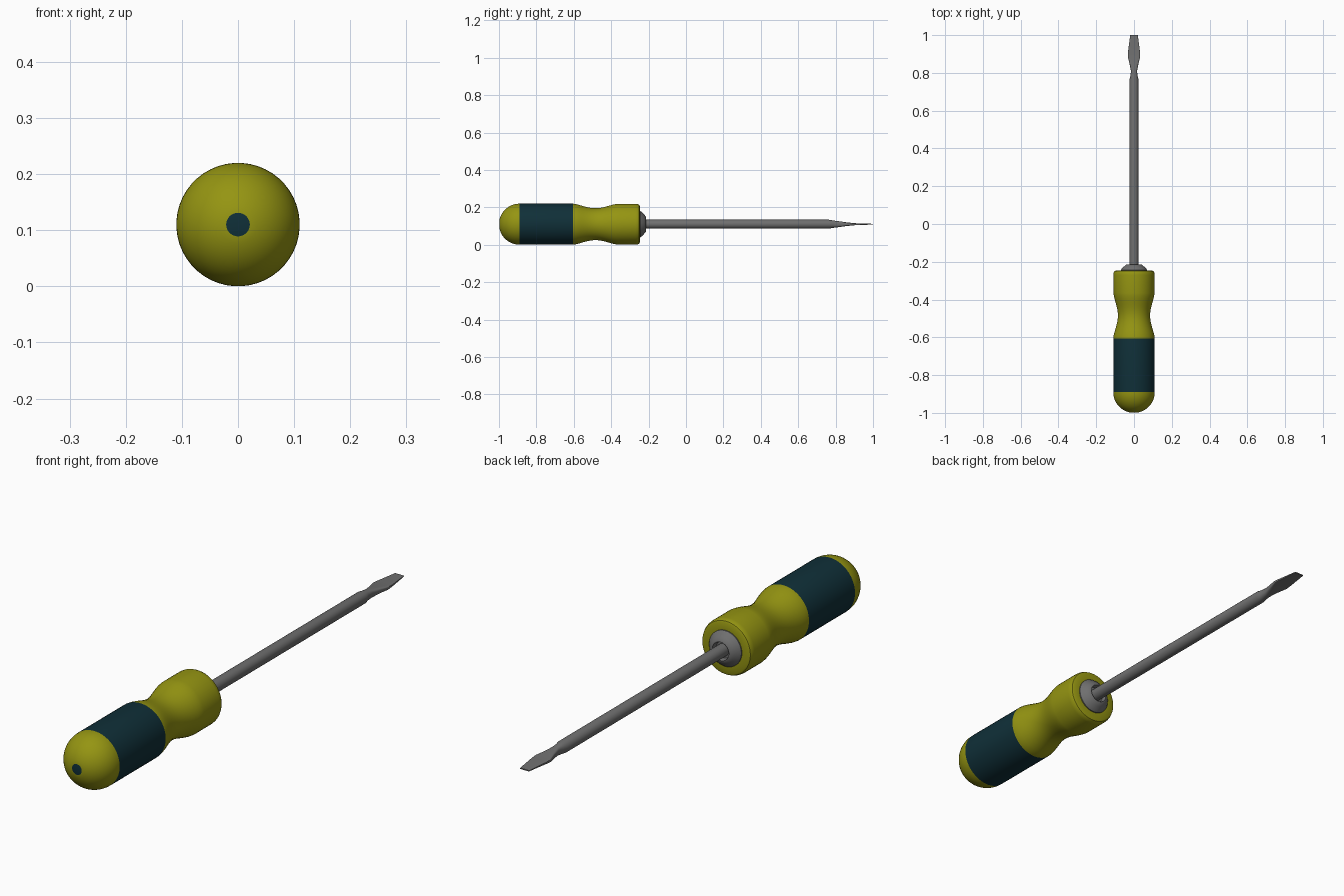
import bpy, bmesh, math

cube = bpy.data.objects.get("Cube")
if cube:
    bpy.data.objects.remove(cube)

AXIS_Z = 0.11


def material(name, rgb, rough=0.5):
    mat = bpy.data.materials.new(name)
    mat.use_nodes = True
    colour = (*rgb, 1)
    mat.diffuse_color = colour
    bsdf = mat.node_tree.nodes["Principled BSDF"]
    bsdf.inputs["Base Color"].default_value = colour
    bsdf.inputs["Roughness"].default_value = rough
    return mat


olive = material("olive yellow", (0.30, 0.30, 0.006))
teal = material("dark teal", (0.005, 0.029, 0.040))
steel = material("steel grey", (0.16, 0.16, 0.16))


def loft(name, sections, mats, sides=48, angle=35):
    """Skin sections of (y, half width, half height, squareness) along y."""
    bm = bmesh.new()
    rings = []
    for y, w, h, square in sections:
        ring = []
        for i in range(sides):
            a = math.tau * (i + 0.5) / sides
            c, s = math.cos(a), math.sin(a)
            x = math.copysign(abs(c) ** square, c) * w
            z = math.copysign(abs(s) ** square, s) * h
            ring.append(bm.verts.new((x, y, z + AXIS_Z)))
        rings.append(ring)
    for a, b in zip(rings, rings[1:]):
        for i in range(sides):
            j = (i + 1) % sides
            bm.faces.new((a[i], a[j], b[j], b[i]))
    bm.faces.new(rings[0])
    bm.faces.new(rings[-1])
    bmesh.ops.recalc_face_normals(bm, faces=bm.faces)
    mesh = bpy.data.meshes.new(name)
    bm.to_mesh(mesh)
    bm.free()
    for m in mats:
        mesh.materials.append(m)
    obj = bpy.data.objects.new(name, mesh)
    bpy.context.collection.objects.link(obj)
    bpy.ops.object.select_all(action="DESELECT")
    obj.select_set(True)
    bpy.context.view_layer.objects.active = obj
    bpy.ops.object.shade_smooth_by_angle(angle=math.radians(angle))
    return obj


def lathe(name, profile, mats, **kw):
    return loft(name, [(y, r, r, 1) for y, r in profile], mats, **kw)


# Handle: rounded butt, straight grip, waist and front shoulder
R = 0.11
START = math.asin(0.021 / R)
dome = [START + (math.pi / 2 - START) * i / 12 for i in range(13)]
profile = [(-0.89 - R * math.cos(a), R * math.sin(a)) for a in dome]
profile.append((-0.605, R))
for i in range(1, 17):
    t = i / 16
    dip = 0.024 * math.sin(math.pi * t) ** 1.5
    profile.append((-0.605 + 0.24 * t, R - dip - 0.001 * t))
profile += [(-0.27, 0.109), (-0.258, 0.108), (-0.25, 0.104), (-0.247, 0.098),
            (-0.247, 0.07)]
handle = lathe("handle", profile, [olive, teal])

# Teal grip band and end plug
for face in handle.data.polygons:
    y = face.center.y
    if -0.88 < y < -0.61 or y < -0.997:
        face.material_index = 1

# Collar with a recessed seat around the shaft
lathe("collar", [(-0.255, 0.07), (-0.243, 0.07), (-0.235, 0.064),
                 (-0.224, 0.052), (-0.215, 0.042), (-0.214, 0.036),
                 (-0.218, 0.034), (-0.232, 0.032), (-0.232, 0.02)], [steel])

# Round shaft flowing into the flared flat tip
loft("shaft_and_blade", [
    (-0.245, 0.024, 0.024, 1), (0.765, 0.024, 0.024, 1),
    (0.785, 0.019, 0.020, 0.9), (0.81, 0.016, 0.017, 0.7),
    (0.85, 0.024, 0.011, 0.45), (0.885, 0.033, 0.007, 0.3),
    (0.91, 0.032, 0.005, 0.3), (1.0, 0.020, 0.002, 0.3)],
    [steel], sides=32, angle=30)
